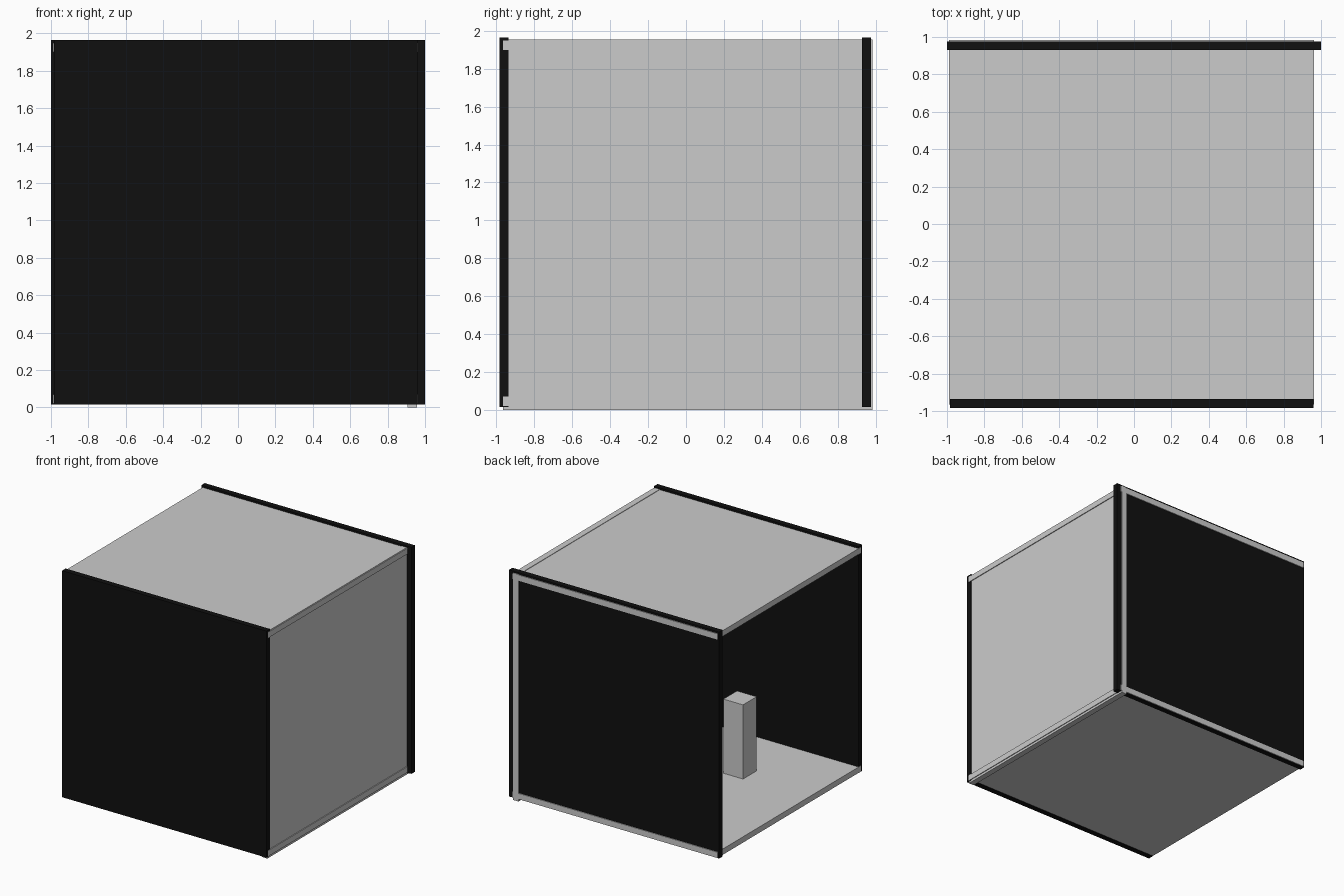
import bpy

if "Cube" in bpy.data.objects:
    bpy.data.objects.remove(bpy.data.objects["Cube"])

black = bpy.data.materials.new("black")
black.diffuse_color = (0.005, 0.005, 0.005, 1)
black.use_nodes = True
black.node_tree.nodes["Principled BSDF"].inputs["Base Color"].default_value = black.diffuse_color


def panel(name, x, y, z, mat=None):
    """Axis-aligned slab from (min, max) ranges."""
    ranges = (x, y, z)
    bpy.ops.mesh.primitive_cube_add(size=1, location=[(a + b) / 2 for a, b in ranges])
    ob = bpy.context.object
    ob.name = name
    ob.scale = [b - a for a, b in ranges]
    bpy.ops.object.transform_apply(location=False, rotation=False, scale=True)
    if mat:
        ob.data.materials.append(mat)
    return ob


# Grey slabs that pass slightly through the back wall
DEPTH = (-0.966, 0.984)
panel("floor", (-0.988, 0.963), DEPTH, (0.02, 0.07))
panel("ceiling", (-0.988, 0.963), DEPTH, (1.899, 1.949))
panel("right_wall", (0.905, 0.956), DEPTH, (0.0, 1.953))

# Black walls
panel("front_wall", (-0.985, 0.96), (-0.984, -0.936), (0.016, 1.965), black)
panel("back_wall", (-1.0, 1.0), (0.93, 0.977), (0.016, 1.965), black)

# Block standing on the floor; the left side is open
panel("inner_block", (-0.377, -0.19), (-0.422, -0.237), (0.068, 0.708))
